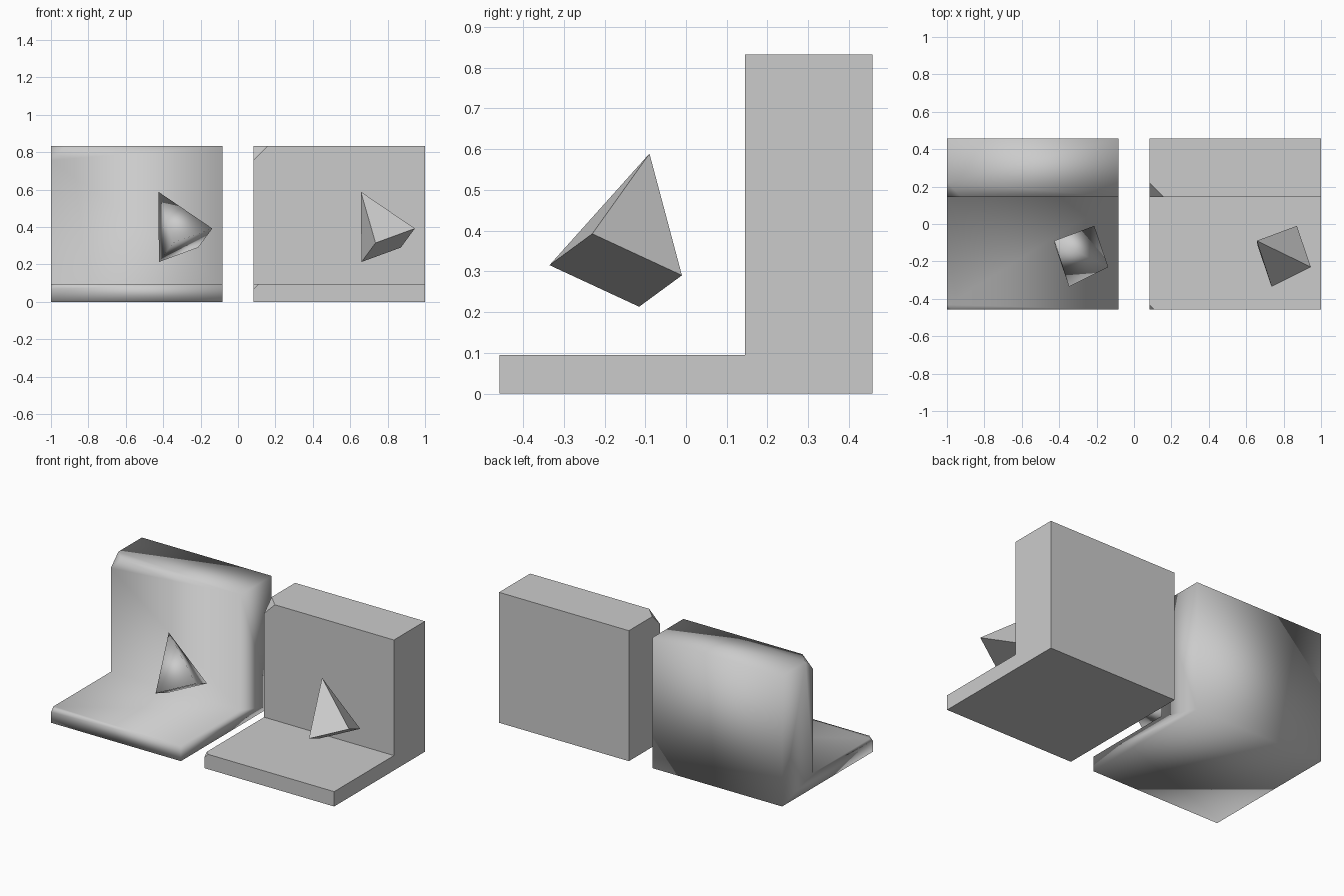
import bpy
import bmesh
from mathutils import Vector

if "Cube" in bpy.data.objects:
    bpy.data.objects.remove(bpy.data.objects["Cube"])

X0, X1 = 0.083, 1.0      # width of the right-hand copy
SHIFT = -1.083           # offset to the left-hand copy
# L-shaped side profile (y, z)
PROFILE = [(-0.458, 0), (0.458, 0), (0.458, 0.833),
           (0.145, 0.833), (0.145, 0.095), (-0.458, 0.095)]


def finish(bm, name, dx, smooth):
    bmesh.ops.translate(bm, verts=bm.verts, vec=(dx, 0, 0))
    bmesh.ops.recalc_face_normals(bm, faces=bm.faces)
    for f in bm.faces:
        f.smooth = smooth
    mesh = bpy.data.meshes.new(name)
    bm.to_mesh(mesh)
    bm.free()
    obj = bpy.data.objects.new(name, mesh)
    bpy.context.collection.objects.link(obj)


def make_bracket(name, dx, smooth):
    bm = bmesh.new()
    face = bm.faces.new([bm.verts.new((X0, y, z)) for y, z in PROFILE])
    out = bmesh.ops.extrude_face_region(bm, geom=[face], use_keep_orig=True)
    moved = [g for g in out["geom"] if isinstance(g, bmesh.types.BMVert)]
    bmesh.ops.translate(bm, verts=moved, vec=(X1 - X0, 0, 0))
    bmesh.ops.recalc_face_normals(bm, faces=bm.faces)
    # clipped corners: large on the wall, small on the base
    for (y, z), size in ((PROFILE[3], 0.076), (PROFILE[5], 0.026)):
        corner = min(bm.verts, key=lambda v: (v.co - Vector((X0, y, z))).length)
        bmesh.ops.bevel(bm, geom=[corner], offset=size, offset_type='ABSOLUTE',
                        segments=1, profile=0.5, affect='VERTICES')
    finish(bm, name, dx, smooth)


def make_pyramid(name, dx, smooth):
    # tilted square base with the tip along its normal
    centre = Vector((0.803, -0.1725, 0.303))
    u = Vector((-0.075, 0.22, -0.102)) / 2
    v = Vector((0.21, 0.105, 0.077)) / 2
    tip = centre + v.cross(u).normalized() * -0.332
    if tip.z < centre.z:
        tip = 2 * centre - tip
    bm = bmesh.new()
    base = [bm.verts.new(centre + a * u + b * v)
            for a, b in ((-1, -1), (1, -1), (1, 1), (-1, 1))]
    apex = bm.verts.new(tip)
    bm.faces.new(base)
    for i in range(4):
        bm.faces.new((base[i], base[(i + 1) % 4], apex))
    finish(bm, name, dx, smooth)


# flat-shaded pair on the right, smooth-shaded pair on the left
for style, dx, smooth in (("flat", 0, False), ("smooth", SHIFT, True)):
    make_bracket(style + "_bracket", dx, smooth)
    make_pyramid(style + "_pyramid", dx, smooth)
